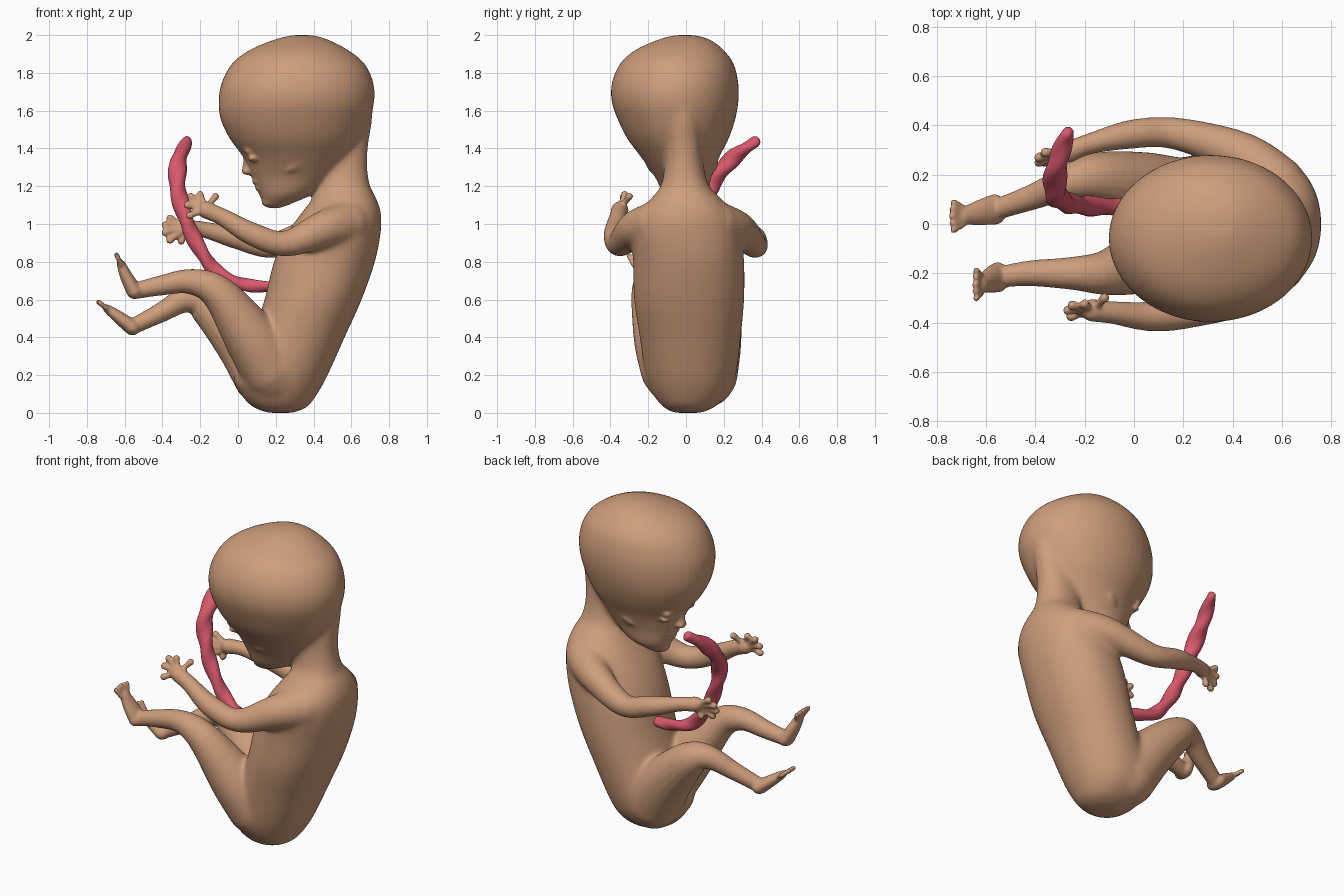
import bpy, bmesh, math
from mathutils import Vector, Matrix

if "Cube" in bpy.data.objects:
    bpy.data.objects.remove(bpy.data.objects["Cube"])

def material(name, color):
    m = bpy.data.materials.new(name)
    m.diffuse_color = color
    m.use_nodes = True
    m.node_tree.nodes["Principled BSDF"].inputs["Base Color"].default_value = m.diffuse_color
    return m

def spline(rows, steps):
    """Catmull-Rom through rows of any width."""
    out, n = [], len(rows)
    for i in range(n - 1):
        p0, p1, p2, p3 = rows[max(i-1, 0)], rows[i], rows[i+1], rows[min(i+2, n-1)]
        for s in range(steps):
            t = s / steps
            out.append([0.5*(2*b + (c-a)*t + (2*a-5*b+4*c-d)*t*t + (3*b-a-3*c+d)*t**3)
                        for a, b, c, d in zip(p0, p1, p2, p3)])
    return out + [list(rows[-1])]

def loft(bm, rings):
    loops = [[bm.verts.new(p) for p in r] for r in rings]
    n = len(loops[0])
    for a, b in zip(loops, loops[1:]):
        for i in range(n):
            bm.faces.new((a[i], a[(i+1) % n], b[(i+1) % n], b[i]))
    bm.faces.new(loops[0][::-1])
    bm.faces.new(loops[-1])

def trunk(bm, rows, power=1.0, n=48):
    """Horizontal sections: z, x front, x back, y min, y max."""
    rings = []
    for z, xf, xb, ya, yb in spline(rows, 6):
        ring = []
        for k in range(n):
            c, s = math.cos(2*math.pi*k/n), math.sin(2*math.pi*k/n)
            ring.append(((xf+xb)/2 + (xb-xf)/2*math.copysign(abs(c)**power, c),
                         (ya+yb)/2 + (yb-ya)/2*math.copysign(abs(s)**power, s), z))
        rings.append(ring)
    loft(bm, rings)

def tube(bm, rows, wide=1.0, lobes=0.0, twist=0.0, n=20, steps=6):
    """Round tube: x, y, z, radius; 'wide' stretches it along y."""
    pts = spline(rows, steps)
    rings = []
    # rounded ends
    def end(p, q):
        d = (Vector(p[:3]) - Vector(q[:3])).normalized()
        return [[*(Vector(p[:3]) + d*p[3]*h), p[3]*math.sqrt(1-h*h)] for h in (.5, .8, .97)]
    pts = end(pts[0], pts[1])[::-1] + pts + end(pts[-1], pts[-2])
    for i, p in enumerate(pts):
        t = Vector(pts[min(i+1, len(pts)-1)][:3]) - Vector(pts[max(i-1, 0)][:3])
        u = t.cross(Vector((0, 1, 0))).normalized()
        v = u.cross(t).normalized()
        ring = []
        for k in range(n):
            a = 2*math.pi*k/n
            r = p[3]*(1 + lobes*math.cos(2*a + twist*i))
            ring.append(Vector(p[:3]) + u*r*math.cos(a) + v*r*wide*math.sin(a))
        rings.append(ring)
    loft(bm, rings)

def blob(bm, loc, radii, rot=(0, 0, 0)):
    m = Matrix.Translation(loc)
    for ang, ax in zip(rot, 'XYZ'):
        m = m @ Matrix.Rotation(ang, 4, ax)
    bmesh.ops.create_uvsphere(bm, u_segments=20, v_segments=14, radius=1,
                              matrix=m @ Matrix.Diagonal((*radii, 1)))

def finish(bm, name, mat):
    bmesh.ops.recalc_face_normals(bm, faces=bm.faces)
    me = bpy.data.meshes.new(name)
    bm.to_mesh(me)
    bm.free()
    me.materials.append(mat)
    me.polygons.foreach_set("use_smooth", [True]*len(me.polygons))
    ob = bpy.data.objects.new(name, me)
    bpy.context.collection.objects.link(ob)
    return ob

skin = material("skin", (0.62, 0.34, 0.20, 1))
pink = material("cord_pink", (0.70, 0.10, 0.15, 1))
bm = bmesh.new()

# torso and neck
trunk(bm, [(0.0, .16, .29, -.06, .08), (.03, .08, .365, -.12, .15), (.1, .015, .42, -.175, .225),
           (.2, -.02, .475, -.215, .265), (.4, .07, .565, -.245, .29), (.6, .14, .655, -.275, .308),
           (.8, .19, .725, -.28, .308), (.95, .26, .755, -.285, .29), (1.05, .33, .758, -.255, .255),
           (1.13, .39, .735, -.19, .19), (1.2, .425, .70, -.135, .125), (1.3, .42, .685, -.115, .095),
           (1.42, .43, .69, -.11, .085), (1.54, .48, .71, -.10, .07), (1.68, .54, .718, -.06, .03)], 0.93)
# head
trunk(bm, [(1.08, .16, .22, -.03, .03), (1.11, .135, .29, -.07, .06), (1.16, .11, .40, -.12, .11),
           (1.25, .072, .5, -.165, .135), (1.35, .03, .58, -.235, .175), (1.45, -.042, .65, -.31, .225),
           (1.55, -.09, .695, -.36, .26), (1.65, -.102, .722, -.394, .278), (1.75, -.085, .717, -.392, .277),
           (1.85, -.03, .67, -.348, .252), (1.92, .06, .585, -.27, .2), (1.975, .19, .48, -.15, .13),
           (2.0, .29, .40, -.06, .05)])
# nose, lips and chin
blob(bm, (.052, -.02, 1.28), (.036, .038, .022))
tube(bm, [(.045, -.022, 1.38, .02), (.05, -.021, 1.33, .024), (.048, -.02, 1.288, .026)])
blob(bm, (.1, -.015, 1.223), (.026, .06, .014))
blob(bm, (.114, -.013, 1.19), (.026, .052, .014))
blob(bm, (.165, -.005, 1.115), (.04, .05, .035))
for s in (-1, 1):
    y = -.028 + s*.105
    # closed eyelids, ears
    blob(bm, (.073, y, 1.388), (.036, .052, .026), (0, 0, s*.4))
    blob(bm, (.085, y, 1.347), (.034, .05, .018), (0, 0, s*.4))
    blob(bm, (.29, -.02 + s*.168, 1.30), (.05, .018, .024), (s*-.6, -.6, 0))

# arms
tube(bm, [(.58, -.155, 1.0, .125), (.45, -.27, .97, .10), (.25, -.35, .895, .07),
          (.08, -.375, .945, .064), (-.08, -.36, 1.035, .046), (-.17, -.35, 1.075, .046)])
tube(bm, [(.58, .155, 1.0, .125), (.44, .28, .97, .095), (.18, .365, .885, .068),
          (0, .365, .925, .06), (-.18, .325, .97, .042), (-.27, .29, .98, .044)])
# fingers
hands = [((-.17, -.35, 1.08), [(-.20, -.325, 1.155), (-.25, -.33, 1.145), (-.268, -.35, 1.10),
                               (-.255, -.375, 1.045), (-.12, -.30, 1.145)]),
         ((-.27, .29, .98), [(-.36, .29, 1.03), (-.385, .27, .995), (-.385, .25, .955),
                             (-.36, .25, .915), (-.30, .28, .91)])]
for palm, tips in hands:
    a = Vector(palm)
    for tip in tips:
        b = Vector(tip)
        tube(bm, [(*a, .02), (*a.lerp(b, .65), .016), (*b, .021)], n=12, steps=4)

# legs and feet
legs = [([(.18, -.08, .22, .16), (.07, -.135, .40, .145), (-.10, -.195, .63, .095),
          (-.25, -.20, .695, .067), (-.42, -.20, .672, .052), (-.545, -.215, .645, .043)],
         [(-.55, -.215, .645, .042), (-.59, -.23, .72, .034), (-.618, -.245, .785, .024)],
         Vector((-.022, 0, .045))),
        ([(.15, .10, .20, .175), (.03, .145, .37, .15), (-.155, .185, .56, .105),
          (-.27, .165, .60, .07), (-.41, .11, .53, .052), (-.54, .065, .465, .043)],
         [(-.56, .06, .452, .042), (-.63, .045, .505, .034), (-.69, .032, .55, .024)],
         Vector((-.042, 0, .032)))]
for leg, foot, out in legs:
    tube(bm, leg)
    tube(bm, foot, wide=1.5)
    end = Vector(foot[-1][:3])
    for k in range(5):
        a = end + Vector((0, (k-2)*.017, 0))
        b = a + out*(1.15 - .08*abs(k-2)) + Vector((0, (k-2)*.011, 0))
        tube(bm, [(*a, .012), (*b, .0145)], n=10)

body = finish(bm, "body", skin)

# fuse the parts into one skin, then blend the joints of trunk and limbs
bpy.context.view_layer.objects.active = body
body.select_set(True)
rm = body.modifiers.new("fuse", 'REMESH')
rm.mode, rm.voxel_size, rm.use_smooth_shade = 'VOXEL', 0.0085, True
bpy.ops.object.modifier_apply(modifier="fuse")
group = body.vertex_groups.new(name="blend")
for v in body.data.vertices:
    x, y, z = v.co
    w = min(max((x - (.24 if z > 1.1 else -.04))/.12, 0), 1)
    if z > 1.1 and x > -.03:
        w = max(w, .12)
    if w > 0:
        group.add([v.index], w, 'REPLACE')
blend = body.modifiers.new("blend", 'SMOOTH')
blend.factor, blend.iterations, blend.vertex_group = 0.5, 60, "blend"
soft = body.modifiers.new("soften", 'SMOOTH')
soft.factor, soft.iterations = 0.5, 3

# umbilical cord with a twisted section
bm = bmesh.new()
tube(bm, [(.22, .05, .67, .028), (.06, .06, .675, .032), (-.10, .07, .735, .037),
          (-.21, .075, .88, .039), (-.28, .09, 1.04, .041), (-.32, .13, 1.2, .045),
          (-.312, .24, 1.34, .043), (-.27, .365, 1.435, .028)],
     lobes=.11, twist=.45, n=24, steps=12)
finish(bm, "umbilical_cord", pink)
